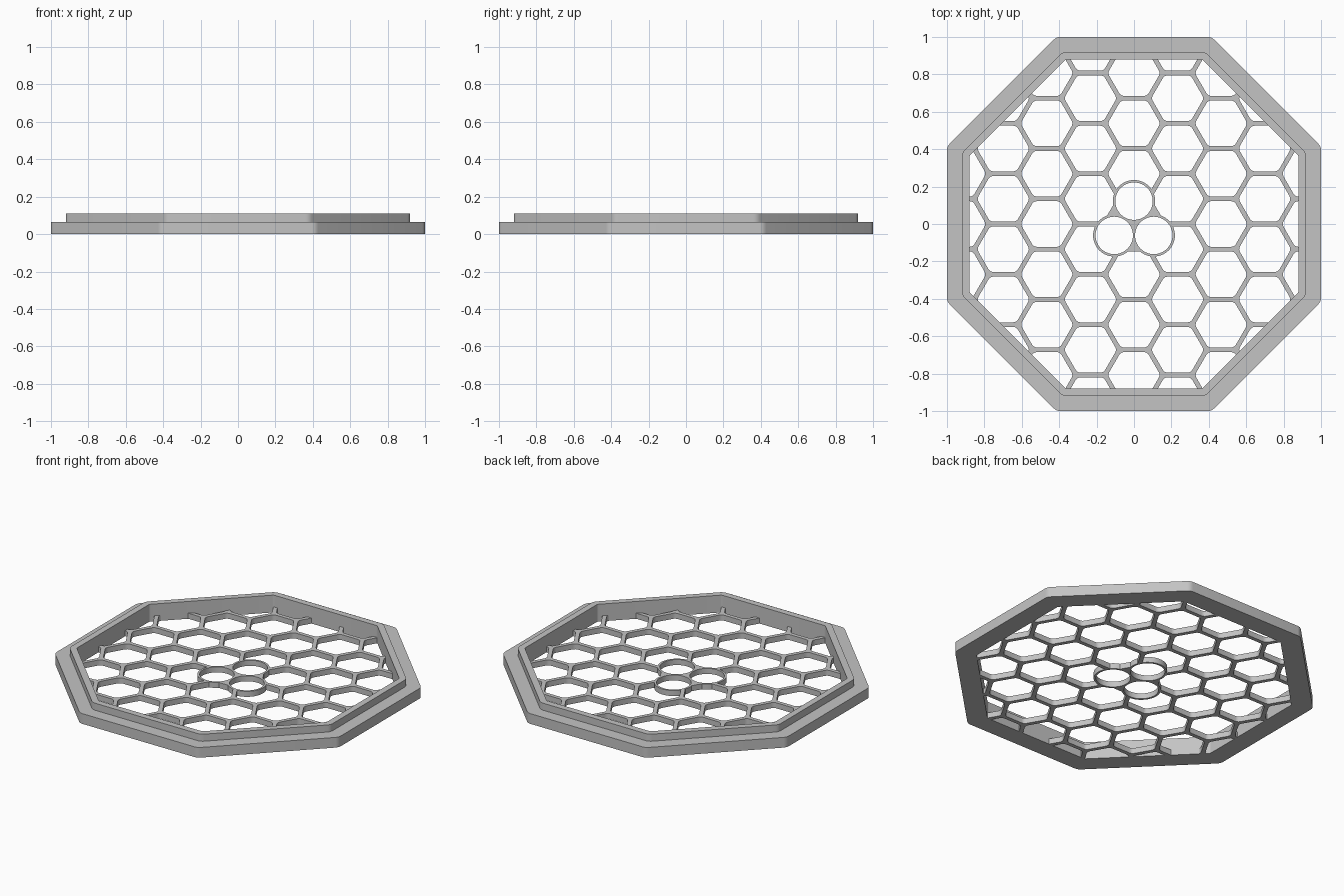
import bpy, bmesh, math
from mathutils import Vector

if "Cube" in bpy.data.objects:
    bpy.data.objects.remove(bpy.data.objects["Cube"], do_unlink=True)

grey = bpy.data.materials.new("light grey")
grey.use_nodes = True
grey.diffuse_color = (0.55, 0.55, 0.55, 1)
grey.node_tree.nodes["Principled BSDF"].inputs["Base Color"].default_value = (0.55, 0.55, 0.55, 1)

PITCH = 0.269        # spacing of the honeycomb cells
BAR = 0.025          # width of the honeycomb bars
GRID_H = 0.035       # thickness of the honeycomb
HOLE_R, RING_R = 0.1, 0.113
ring_centres = [(0.122 * math.cos(math.radians(a)), 0.122 * math.sin(math.radians(a)))
                for a in (90, 210, 330)]


def rounded_polygon(sides, apothem, radius, turn, steps=4, centre=(0, 0)):
    """Regular polygon outline with rounded corners."""
    points = []
    half = math.pi / sides
    for k in range(sides):
        a = turn + 2 * half * k
        d = (apothem - radius) / math.cos(half)
        for s in range(steps + 1):
            b = a - half + 2 * half * s / steps
            points.append((centre[0] + d * math.cos(a) + radius * math.cos(b),
                           centre[1] + d * math.sin(a) + radius * math.sin(b)))
    return points


def circle(centre, radius, n=64):
    return [(centre[0] + radius * math.cos(2 * math.pi * k / n),
             centre[1] + radius * math.sin(2 * math.pi * k / n)) for k in range(n)]


def finish(name, bm):
    bmesh.ops.recalc_face_normals(bm, faces=bm.faces)
    mesh = bpy.data.meshes.new(name)
    bm.to_mesh(mesh)
    bm.free()
    mesh.materials.append(grey)
    obj = bpy.data.objects.new(name, mesh)
    bpy.context.collection.objects.link(obj)
    return obj


def prisms(name, outlines, z0, z1):
    """Upright solid for each outline, all in one object."""
    bm = bmesh.new()
    for outline in outlines:
        face = bm.faces.new([bm.verts.new((x, y, z0)) for x, y in outline])
        new = bmesh.ops.extrude_face_region(bm, geom=[face])["geom"]
        verts = [v for v in new if isinstance(v, bmesh.types.BMVert)]
        bmesh.ops.translate(bm, verts=verts, vec=Vector((0, 0, z1 - z0)))
        if face.is_valid and not any(len(e.link_faces) == 2 for e in face.edges):
            bm.faces.new([v for v in face.verts])
    return finish(name, bm)


def combine(target, tool, operation):
    mod = target.modifiers.new(operation.lower(), "BOOLEAN")
    mod.operation = operation
    mod.solver = "EXACT"
    mod.object = tool
    bpy.context.view_layer.objects.active = target
    bpy.ops.object.modifier_apply(modifier=mod.name)
    bpy.data.objects.remove(tool, do_unlink=True)


def smooth(obj):
    bpy.ops.object.select_all(action="DESELECT")
    obj.select_set(True)
    bpy.context.view_layer.objects.active = obj
    bpy.ops.object.shade_smooth_by_angle(angle=math.radians(25))


# Stepped octagonal frame: one section swept around the outline
turn = math.pi / 8
section = [(1, 0.05, 0), (1, 0.05, 0.065), (0.92, 0.05, 0.065),
           (0.92, 0.05, 0.11), (0.88, 0.02, 0.11), (0.88, 0.02, 0)]
bm = bmesh.new()
loops = [[bm.verts.new((x, y, z)) for x, y in rounded_polygon(8, apothem, r, turn)]
         for apothem, r, z in section]
count = len(loops[0])
for a, b in zip(loops, loops[1:] + loops[:1]):
    for k in range(count):
        n = (k + 1) % count
        bm.faces.new((a[k], a[n], b[n], b[k]))
frame = finish("octagonal_frame", bm)
smooth(frame)

# Honeycomb plate, with the cells cut out around a solid middle cell
grid = prisms("honeycomb_grid", [rounded_polygon(8, 0.881, 0.02, turn)], 0, GRID_H)
cells = []
for i in range(-4, 5):
    for j in range(-5, 5):
        x = i * PITCH * math.sqrt(3) / 2
        y = (j + (i % 2) / 2) * PITCH
        if 0.01 < math.hypot(x, y) < 1.15:
            cells.append(rounded_polygon(6, (PITCH - BAR) / 2, 0.03, 0, 4, (x, y)))
combine(grid, prisms("cell_cutter", cells, -0.1, 0.2), "DIFFERENCE")

# Three joined rings in the middle
for c in ring_centres:
    combine(grid, prisms("ring_disc", [circle(c, RING_R)], 0, GRID_H), "UNION")
combine(grid, prisms("ring_cutter", [circle(c, HOLE_R) for c in ring_centres], -0.1, 0.2),
        "DIFFERENCE")
smooth(grid)
